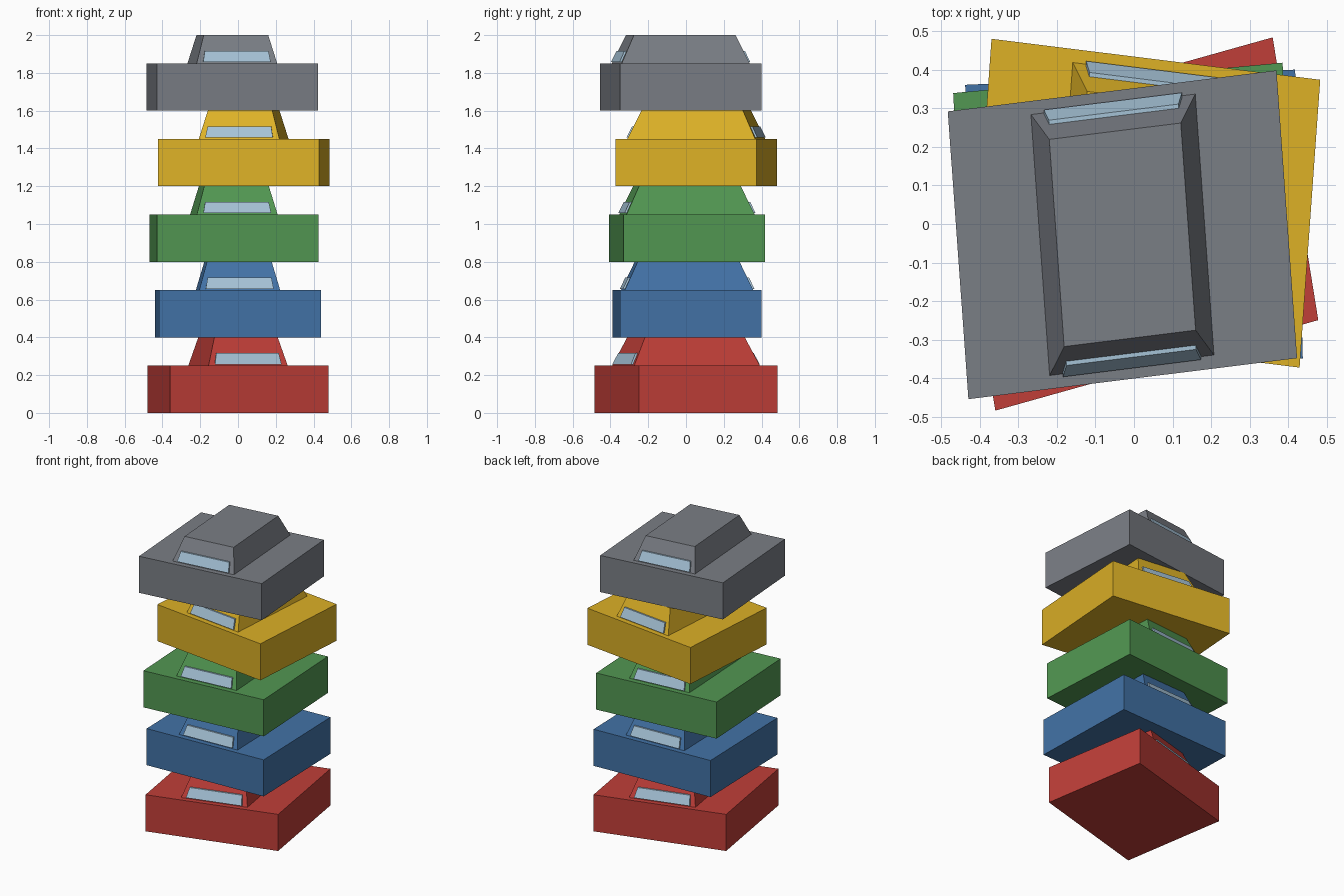
import bpy
import bmesh
from math import radians
from mathutils import Matrix

cube = bpy.data.objects.get("Cube")
if cube:
    bpy.data.objects.remove(cube, do_unlink=True)


def srgb_to_linear(c):
    c /= 255
    return c / 12.92 if c <= 0.04045 else ((c + 0.055) / 1.055) ** 2.4


def make_material(name, rgb):
    colour = [srgb_to_linear(c) for c in rgb] + [1]
    mat = bpy.data.materials.new(name)
    mat.use_nodes = True
    mat.diffuse_color = colour
    mat.node_tree.nodes["Principled BSDF"].inputs["Base Color"].default_value = colour
    return mat


def make_prism(name, lower, upper, z0, z1, mat, matrix):
    """Six-sided solid between two rectangles given as (x0, x1, y0, y1)."""
    bm = bmesh.new()
    rings = []
    for (x0, x1, y0, y1), z in ((lower, z0), (upper, z1)):
        rings.append([bm.verts.new((x, y, z))
                      for x, y in ((x0, y0), (x1, y0), (x1, y1), (x0, y1))])
    bottom, top = rings
    bm.faces.new(bottom[::-1])
    bm.faces.new(top)
    for i in range(4):
        j = (i + 1) % 4
        bm.faces.new((bottom[i], bottom[j], top[j], top[i]))
    bm.transform(matrix)
    bmesh.ops.recalc_face_normals(bm, faces=bm.faces)
    mesh = bpy.data.meshes.new(name)
    bm.to_mesh(mesh)
    bm.free()
    mesh.materials.append(mat)
    obj = bpy.data.objects.new(name, mesh)
    bpy.context.collection.objects.link(obj)


def centred(half_x, half_y):
    return (-half_x, half_x, -half_y, half_y)


glass = make_material("pale_blue_glass", (165, 194, 214))

# Stacked cars: colour name, colour, turn in degrees, centre offset
cars = [
    ("red", (192, 62, 56), 12, (0, 0)),
    ("blue", (66, 114, 166), 2, (0, 0.006)),
    ("green", (82, 151, 82), 4, (-0.022, 0.005)),
    ("yellow", (221, 177, 38), -5.4, (0.03, 0.054)),
    ("grey", (122, 126, 133), 5.4, (-0.03, -0.028)),
]
squash = Matrix.Diagonal((0.857, 1.13, 1, 1))

for level, (name, rgb, turn, (cx, cy)) in enumerate(cars):
    paint = make_material(name + "_paint", rgb)
    place = (Matrix.Translation((cx, cy, 0.4 * level)) @ squash
             @ Matrix.Rotation(radians(turn), 4, "Z"))

    # Body slab and tapered cabin
    make_prism(name + "_body", centred(0.5, 0.332), centred(0.5, 0.332),
               0, 0.25, paint, place)
    make_prism(name + "_cabin", centred(0.25, 0.301), centred(0.2, 0.239),
               0.25, 0.4, paint, place)

    # Sloping windscreens, front and back
    for end, flip in (("front", 0), ("back", 180)):
        make_prism(f"{name}_{end}_window",
                   (-0.21, 0.21, -0.308, -0.29), (-0.197, 0.197, -0.283, -0.265),
                   0.257, 0.317, glass, place @ Matrix.Rotation(radians(flip), 4, "Z"))
